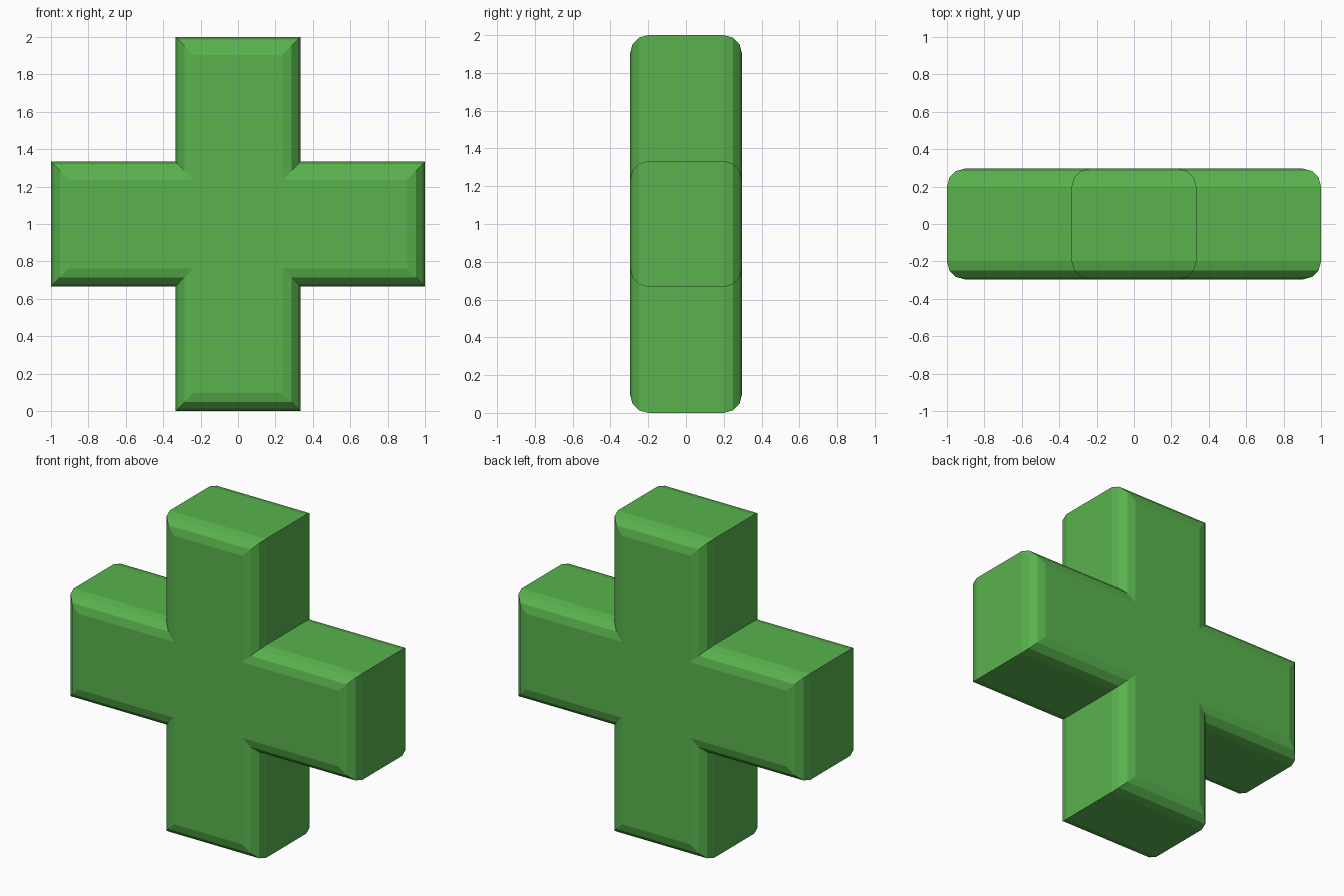
import bpy, bmesh
from math import sin, cos, pi

if "Cube" in bpy.data.objects:
    bpy.data.objects.remove(bpy.data.objects["Cube"])

FLAT, ROUND, SEGS = 0.2, 0.096, 3   # half depth of straight sides, rim size, rim facets


def cross_ring(bm, inset, y):
    """Outline of the plus shape, shrunk by inset, at depth y."""
    a, w = 1 - inset, 1 / 3 - inset
    pts = []
    u, v = (1, 0), (0, 1)
    for _ in range(4):
        for s, t in ((a, -w), (a, w), (w, w)):
            pts.append((s * u[0] + t * v[0], s * u[1] + t * v[1]))
        u, v = v, (-u[0], -u[1])
    return [bm.verts.new((x, y, z + 1)) for x, z in pts]


# rounded rim section, front to back
angles = [i * pi / 2 / SEGS for i in range(SEGS + 1)]
half = [(ROUND * (1 - cos(t)), FLAT + ROUND * sin(t)) for t in angles]
section = [(i, -d) for i, d in reversed(half)] + half

bm = bmesh.new()
rings = [cross_ring(bm, i, y) for i, y in section]
for r0, r1 in zip(rings, rings[1:]):
    for k in range(12):
        n = (k + 1) % 12
        bm.faces.new((r0[k], r0[n], r1[n], r1[k]))
bm.faces.new(rings[0])
bm.faces.new(rings[-1])
bmesh.ops.recalc_face_normals(bm, faces=bm.faces)

# plus-shaped body
mesh = bpy.data.meshes.new("plus_body")
bm.to_mesh(mesh)
bm.free()
body = bpy.data.objects.new("plus_body", mesh)
bpy.context.collection.objects.link(body)

green = bpy.data.materials.new("green")
green.diffuse_color = (0.10, 0.45, 0.075, 1)
green.use_nodes = True
green.node_tree.nodes["Principled BSDF"].inputs["Base Color"].default_value = green.diffuse_color
mesh.materials.append(green)
